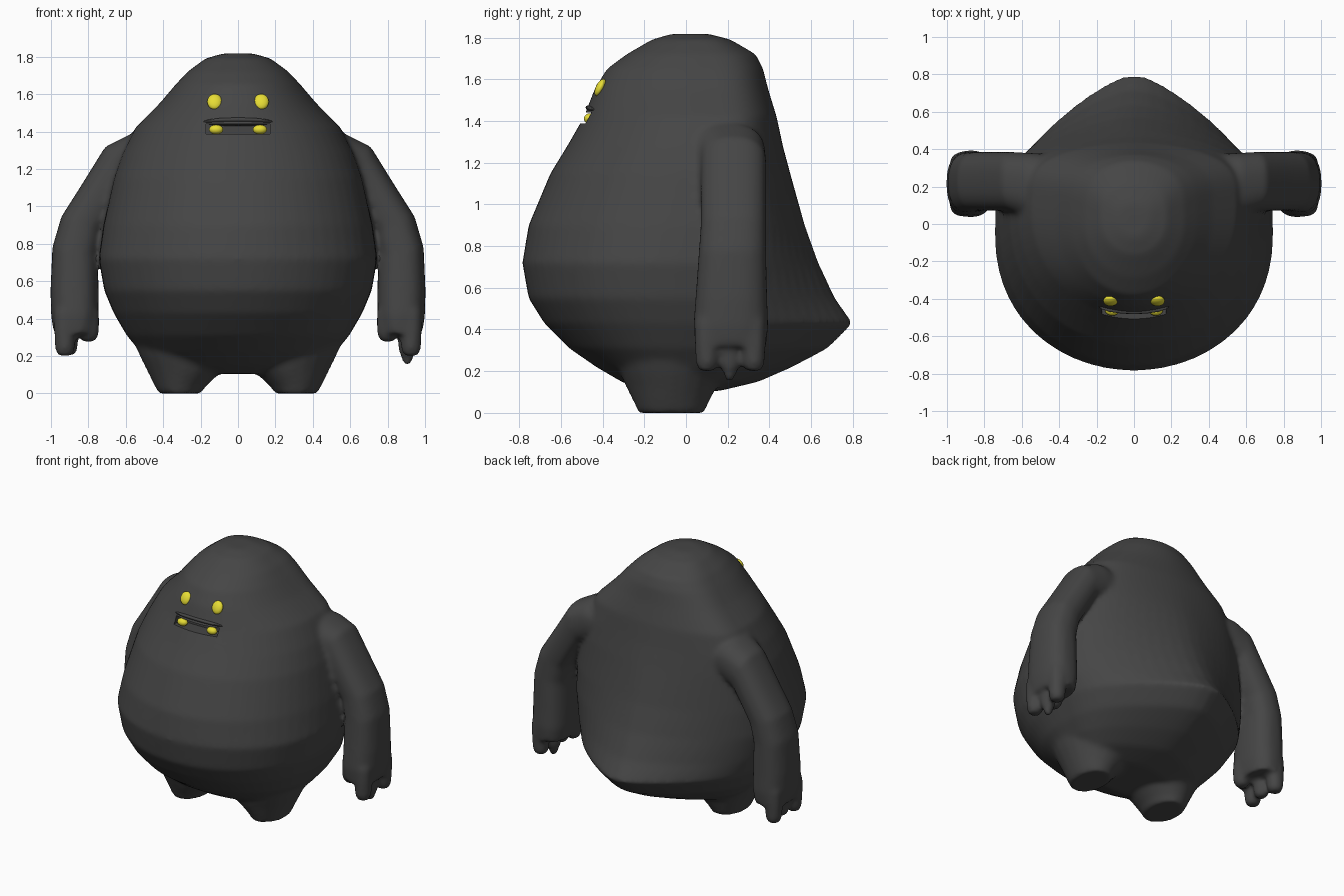
import bpy, bmesh, math
from mathutils import Vector

cube = bpy.data.objects.get("Cube")
if cube:
    bpy.data.objects.remove(cube, do_unlink=True)


def material(name, rgb):
    m = bpy.data.materials.new(name)
    m.use_nodes = True
    m.diffuse_color = (*rgb, 1)
    m.node_tree.nodes["Principled BSDF"].inputs["Base Color"].default_value = (*rgb, 1)
    return m


charcoal = material("charcoal", (0.06, 0.06, 0.06))
yellow = material("yellow", (0.8, 0.72, 0.035))


def loft(bm, rings):
    """Skin a list of equal-length rings and cap both ends."""
    loops = [[bm.verts.new(p) for p in ring] for ring in rings]
    n = len(loops[0])
    faces = [bm.faces.new(loops[0]), bm.faces.new(loops[-1])]
    for a, b in zip(loops, loops[1:]):
        for i in range(n):
            faces.append(bm.faces.new((a[i], a[(i + 1) % n], b[(i + 1) % n], b[i])))
    bmesh.ops.recalc_face_normals(bm, faces=faces)


def smooth_shade(ob):
    bpy.ops.object.select_all(action="DESELECT")
    ob.select_set(True)
    bpy.context.view_layer.objects.active = ob
    bpy.ops.object.shade_smooth_by_angle(angle=math.radians(50))


def finish(bm, name, mat):
    mesh = bpy.data.meshes.new(name)
    bm.to_mesh(mesh)
    bm.free()
    ob = bpy.data.objects.new(name, mesh)
    bpy.context.collection.objects.link(ob)
    mesh.materials.append(mat)
    smooth_shade(ob)
    return ob


def power(v, e):
    return math.copysign(abs(v) ** e, v)


def oval(cx, cy, z, rx, ry, n=20):
    return [(cx + rx * math.cos(math.tau * i / n), cy + ry * math.sin(math.tau * i / n), z)
            for i in range(n)]


def blob(name, loc, scale, mat, tilt=0):
    bm = bmesh.new()
    bmesh.ops.create_uvsphere(bm, u_segments=16, v_segments=10, radius=1)
    ob = finish(bm, name, mat)
    ob.location, ob.scale = loc, scale
    ob.rotation_euler.x = tilt
    return ob


# Body: round belly in front, blunt tail tip behind
# height, half width, front, middle, back
BODY = [
    (.105, .34, -.20, -.03, .16), (.15, .44, -.31, -.03, .35),
    (.22, .52, -.43, -.03, .51), (.31, .595, -.56, -.03, .68),
    (.43, .665, -.68, -.03, .80), (.55, .715, -.755, -.05, .715),
    (.72, .745, -.785, -.05, .635), (.90, .72, -.755, 0, .57),
    (1.15, .665, -.65, .05, .50), (1.28, .62, -.57, .08, .465),
    (1.42, .55, -.49, .10, .435), (1.55, .42, -.44, .08, .395),
    (1.65, .335, -.38, .05, .37), (1.72, .27, -.285, .03, .335),
    (1.79, .175, -.165, .03, .215), (1.818, .08, -.07, .03, .11),
]


def body_ring(z, w, front, mid, back, n=56):
    full = min(.95, max(.58, .58 + .39 * (z - .43)))
    ring = []
    for i in range(n):
        c, s = math.cos(math.tau * i / n), math.sin(math.tau * i / n)
        if s < 0:
            y = mid - (mid - front) * abs(s) ** .9
        else:
            peak = (1.015 - math.sqrt(c * c + .03)) / .842
            y = mid + (back - mid) * (full * s ** .5 + (1 - full) * peak)
        ring.append((w * c, y, z))
    return ring


# Arms: outer x, outer z, inner x, inner z, front y, back y
ARM = [
    (.48, 1.39, .40, 1.10, .0, .37), (.58, 1.385, .50, 1.11, .03, .38),
    (.71, 1.32, .60, 1.07, .07, .385), (.84, 1.11, .655, .98, .07, .385),
    (.945, .945, .725, .86, .07, .385), (.993, .78, .75, .74, .06, .385),
    (1.003, .55, .745, .55, .045, .39), (1.0, .42, .745, .42, .035, .395),
    (.985, .32, .76, .32, .045, .385),
]
# Fingers: x, y, tip height, radius
FINGERS = [(.925, .10, .20, .06), (.905, .21, .205, .055),
           (.925, .325, .20, .06), (.80, .14, .275, .06)]
# Legs: height, centre x, half width, half depth
LEG = [(0, .31, .115, .16), (.03, .31, .13, .17), (.12, .285, .2, .215),
       (.2, .29, .235, .25), (.33, .3, .28, .28)]


def arm_ring(side, ox, oz, ix, iz, y0, y1, n=24):
    ring = []
    for i in range(n):
        c = power(math.cos(math.tau * i / n), .8)
        s = power(math.sin(math.tau * i / n), .8)
        u = (1 + c) / 2
        ring.append((side * (ix + (ox - ix) * u), (y0 + y1) / 2 + (y1 - y0) / 2 * s,
                     iz + (oz - iz) * u))
    return ring


bm = bmesh.new()
loft(bm, [body_ring(*row) for row in BODY])
for side in (-1, 1):
    loft(bm, [oval(side * cx, -.07, z, rx, ry) for z, cx, rx, ry in LEG])
    loft(bm, [arm_ring(side, *row) for row in ARM])
    for k, (x, y, tip, r) in enumerate(FINGERS):
        claw = side > 0 and k == 1
        end = (tip - .055, r * .35) if claw else (tip, r * .6)
        loft(bm, [oval(side * x, y, z, q, q, 12)
                  for z, q in ((.44, r), (.34, r), (tip + .03, r * .9), end)])
body = finish(bm, "body", charcoal)

# Fuse torso, legs and arms into one soft skin
remesh = body.modifiers.new("fuse", "REMESH")
remesh.mode = "VOXEL"
remesh.voxel_size = .016
remesh.use_smooth_shade = True
soften = body.modifiers.new("soften", "SMOOTH")
soften.factor = .5
soften.iterations = 9

# Mouth slot cut into the face
bm = bmesh.new()
bmesh.ops.create_cube(bm, size=1)
cutter = finish(bm, "mouth_cutter", charcoal)
cutter.location = (0, -.51, 1.414)
cutter.scale = (.34, .2, .052)
cutter.hide_render = True
cut = body.modifiers.new("mouth", "BOOLEAN")
cut.object = cutter
cut.operation = "DIFFERENCE"
bpy.context.view_layer.objects.active = body
for mod in list(body.modifiers):
    bpy.ops.object.modifier_apply(modifier=mod.name)
bpy.data.objects.remove(cutter, do_unlink=True)
smooth_shade(body)

# Face: upper lip, eyes on the surface, two lower teeth
blob("upper_lip", (0, -.438, 1.452), (.19, .046, .018), charcoal, math.radians(-20))
for side, label in ((-1, "right"), (1, "left")):
    hit, spot, normal, _ = body.ray_cast(Vector((side * .125, -2, 1.56)), Vector((0, 1, 0)))
    y = spot.y if hit else -.42
    blob(label + "_eye", (side * .125, y, 1.56), (.04, .022, .045), yellow, math.radians(-26))
    blob(label + "_tooth", (side * .117, -.462, 1.411), (.038, .028, .026), yellow)
